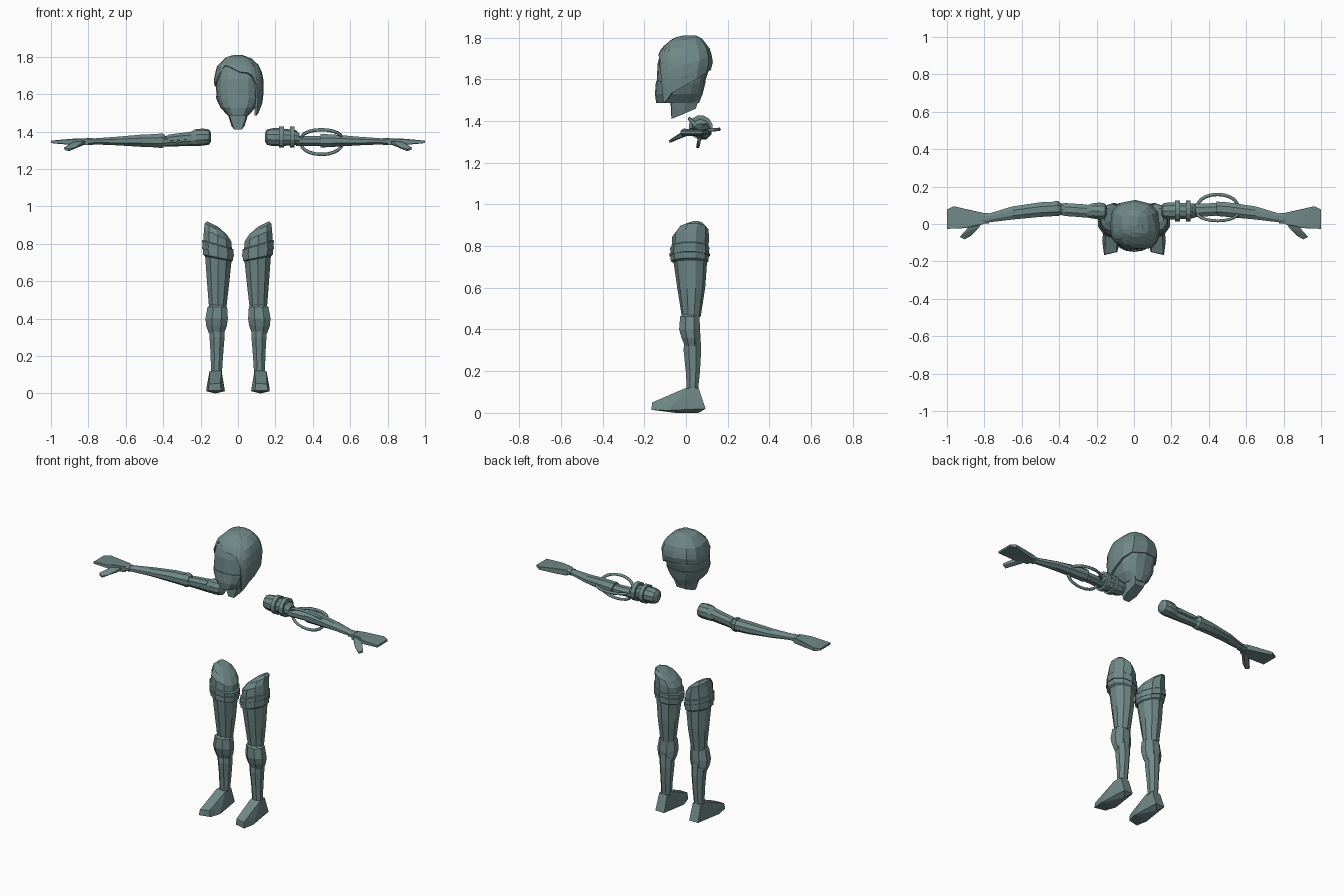
import bpy, bmesh, math
from mathutils import Vector

MAT = bpy.data.materials.new("slate_teal")
MAT.diffuse_color = (0.16, 0.25, 0.245, 1)


def make(name, bm, flip=1):
    for v in bm.verts:
        v.co.x *= flip
    bmesh.ops.recalc_face_normals(bm, faces=bm.faces)
    me = bpy.data.meshes.new(name)
    bm.to_mesh(me)
    bm.free()
    me.materials.append(MAT)
    ob = bpy.data.objects.new(name, me)
    bpy.context.collection.objects.link(ob)
    return ob


def skin(bm, rings, caps=True):
    rows = [[bm.verts.new(p) for p in r] for r in rings]
    n = len(rows[0])
    for a, b in zip(rows, rows[1:]):
        for i in range(n):
            j = (i + 1) % n
            bm.faces.new((a[i], a[j], b[j], b[i]))
    if caps:
        bm.faces.new(rows[0])
        bm.faces.new(rows[-1])


def loft(name, axis, rows, flip=1, sides=10):
    """Row: station, two ranges across the axis, optional tilt."""
    rings = []
    for t, a0, a1, b0, b1, *tilt in rows:
        k = tilt[0] if tilt else 0
        ring = []
        for i in range(sides):
            an = math.tau * (i + 0.5) / sides
            da = (a1 - a0) / 2 * math.cos(an) / math.cos(math.pi / sides)
            a, b = (a0 + a1) / 2 + da, (b0 + b1) / 2 + (b1 - b0) / 2 * math.sin(an)
            ring.append((t, a, b) if axis == 'x' else (a, b, t + k * da))
        rings.append(ring)
    bm = bmesh.new()
    skin(bm, rings)
    return make(name, bm, flip)


def hull(name, pts, flip=1):
    bm = bmesh.new()
    for p in pts:
        bm.verts.new(p)
    res = bmesh.ops.convex_hull(bm, input=bm.verts)
    bmesh.ops.delete(bm, geom=[v for v in bm.verts if not v.link_faces], context='VERTS')
    return make(name, bm, flip)


for s, side in ((1, "left"), (-1, "right")):
    # Legs
    loft(side + "_thigh", 'z', [
        (.905, .105, .165, .01, .085, .5), (.88, .06, .178, -.04, .108, .5),
        (.845, .035, .182, -.066, .11, .45), (.78, .032, .186, -.07, .108, .3),
        (.71, .036, .175, -.058, .1, .2), (.6, .046, .166, -.042, .092),
        (.46, .062, .155, -.02, .07)], s)
    loft(side + "_thigh_band", 'z', [
        (.797, .03, .187, -.07, .107, .3), (.792, .024, .192, -.076, .112, .3),
        (.727, .026, .186, -.073, .108, .2), (.72, .034, .177, -.06, .1, .2)], s)
    loft(side + "_thigh_strap", 'z', [
        (.765, .021, .193, -.079, .114, .25), (.752, .021, .193, -.079, .114, .25)], s)
    loft(side + "_knee_guard", 'z', [
        (.475, .068, .15, -.02, .062), (.462, .058, .163, -.032, .068),
        (.4, .054, .174, -.037, .072), (.36, .06, .17, -.025, .07),
        (.32, .075, .155, -.008, .062)], s, 8)
    loft(side + "_calf", 'z', [
        (.38, .07, .158, -.01, .072), (.3, .072, .152, -.015, .076),
        (.2, .08, .146, -.004, .07), (.11, .086, .145, .002, .06)], s, 8)
    # Feet
    hull(side + "_foot", [
        (.088, 0, .12), (.152, 0, .12), (.09, .06, .12), (.147, .06, .12),
        (.095, -.15, .055), (.155, -.162, .05), (.09, -.15, .015), (.16, -.166, .015),
        (.07, -.08, .012), (.17, -.09, .012), (.075, -.06, .045), (.166, -.06, .045),
        (.088, .094, .02), (.15, .094, .02), (.12, -.05, 0), (.12, .06, 0)], s)

    # Forearms
    x0 = .41 if s < 0 else .44
    loft(side + "_forearm", 'x', [
        (x0, .043, .12, 1.312, 1.39), (.5, .038, .116, 1.315, 1.388),
        (.65, .024, .094, 1.325, 1.374), (.785, .008, .053, 1.331, 1.364)], s, 8)
    loft(side + "_wrist", 'x', [
        (.775, .003, .06, 1.328, 1.367), (.81, .001, .06, 1.328, 1.366)], s, 8)
    # Hands
    hull(side + "_palm", [(x, y, 1.345 + d * h) for x, y, h in (
        (.8, .0, .017), (.8, .058, .017), (.87, -.012, .018), (.87, .072, .016),
        (.965, .095, .01), (1, .078, .006), (1, -.026, .006), (.9, -.022, .012))
        for d in (1, -1)], s)
    hull(side + "_thumb", [
        (.81, .01, 1.355), (.81, .02, 1.335), (.87, 0, 1.352), (.86, .005, 1.33),
        (.83, -.022, 1.345), (.83, -.02, 1.33), (.89, -.04, 1.335), (.87, -.062, 1.315),
        (.93, -.068, 1.315), (.928, -.07, 1.303), (.905, -.082, 1.307), (.905, -.078, 1.295)], s)

# Plain upper arm
loft("right_upper_arm", 'x', [
    (.145, .05, .09, 1.345, 1.395), (.155, .03, .11, 1.33, 1.412),
    (.185, .024, .115, 1.325, 1.416), (.225, .03, .11, 1.323, 1.414),
    (.25, .035, .1, 1.323, 1.4), (.4, .048, .11, 1.32, 1.375)], -1)
loft("right_upper_arm_plate", 'x', [
    (.25, .034, .104, 1.34, 1.402), (.37, .043, .112, 1.335, 1.386),
    (.385, .05, .105, 1.34, 1.375)], -1, 8)
loft("right_elbow", 'x', [
    (.39, .05, .11, 1.32, 1.383), (.405, .042, .122, 1.309, 1.394),
    (.425, .042, .122, 1.309, 1.394)], -1, 8)

# Mechanical upper arm with rings
loft("left_upper_arm", 'x', [
    (.145, .05, .09, 1.345, 1.395), (.155, .03, .11, 1.33, 1.412),
    (.185, .024, .115, 1.322, 1.418), (.22, .024, .115, 1.322, 1.418),
    (.31, .03, .11, 1.328, 1.408), (.33, .035, .105, 1.33, 1.388)])
for i, x in enumerate((.22, .277)):
    loft(f"left_arm_ring_{i + 1}", 'x', [
        (x, .014, .126, 1.312, 1.428), (x + .026, .014, .126, 1.312, 1.428)], 1, 12)
loft("left_elbow_rod", 'x', [
    (.31, .036, .108, 1.322, 1.38), (.45, .045, .112, 1.322, 1.377)], 1, 8)

# Elbow cables
base = Vector((0, .072, 1.352))
for n, d in (("back", (0, .086, .008)), ("lower", (0, -.015, -.074)), ("upper", (0, -.055, .058))):
    d = Vector(d)
    cu = bpy.data.curves.new("cable", 'CURVE')
    cu.dimensions = '3D'
    cu.bevel_depth = .009
    cu.bevel_resolution = 1
    sp = cu.splines.new('POLY')
    sp.points.add(10)
    for i, p in enumerate(sp.points):
        a = math.pi * i / 10
        q = base + d * (.25 + .75 * math.sin(a)) + Vector((.447 - .108 * math.cos(a), 0, 0))
        p.co = (*q, 1)
    tmp = bpy.data.objects.new("cable", cu)
    bm = bmesh.new()
    me = tmp.to_mesh()
    bm.from_mesh(me)
    tmp.to_mesh_clear()
    bpy.data.objects.remove(tmp)
    make(n + "_elbow_cable", bm)

# Head profile: height, half width, front, back
HEAD = [(1.81, .03, -.015, .05), (1.79, .075, -.075, .08), (1.755, .108, -.115, .107),
        (1.7, .122, -.138, .122), (1.64, .122, -.142, .112), (1.58, .118, -.145, .092),
        (1.53, .095, -.149, .08), (1.485, .055, -.143, .062)]


def head_point(z, deg, prof=HEAD, grow=0, dx=0):
    for a, b in zip(prof, prof[1:]):
        if z >= b[0]:
            break
    f = (z - a[0]) / (b[0] - a[0])
    w, yf, yb = (a[k] + f * (b[k] - a[k]) for k in (1, 2, 3))
    sn, cs = math.sin(math.radians(deg)), math.cos(math.radians(deg))
    x = (w + grow) * math.copysign(abs(sn) ** .75, sn)
    mid, half = (yf + yb) / 2, (yb - yf) / 2 + grow
    return (x + dx, mid - half * math.copysign(abs(cs) ** .75, cs), z)


def head_rings(zs, grow=0):
    return [[head_point(z, 22.5 * i, HEAD, grow) for i in range(16)] for z in zs]


bm = bmesh.new()
skin(bm, head_rings((1.8, 1.77, 1.73, 1.68, 1.63, 1.585), -.004))
make("skull", bm)
bm = bmesh.new()
skin(bm, head_rings((1.59, 1.58, 1.53, 1.487)))
make("jaw_mask", bm)

# Neck wedge, sloping up to the back
hull("neck", [(s * x, y, z) for x, y, z in (
    (.045, -.075, 1.51), (.075, .03, 1.56), (.06, .085, 1.6), (.02, -.07, 1.41),
    (.035, -.02, 1.43), (.032, .048, 1.46), (.045, -.07, 1.48)) for s in (1, -1)])

# Swept hair: each column stops at its own height, with one long lock
HAIR = [(1.812, .01, .0, .04), (1.8, .06, -.055, .07), (1.75, .112, -.115, .11),
        (1.69, .13, -.142, .128), (1.63, .131, -.143, .112), (1.55, .12, -.145, .1),
        (1.45, .1, -.14, .09)]
EDGE = [(0, 1.72), (14, 1.715), (26, 1.7), (38, 1.65), (46, 1.58), (52, 1.485),
        (62, 1.5), (75, 1.535), (90, 1.56), (115, 1.6), (145, 1.63), (180, 1.645),
        (215, 1.65), (245, 1.64), (270, 1.645), (290, 1.66), (305, 1.7), (322, 1.755),
        (342, 1.745)]
bm = bmesh.new()
rings = []
for k in range(7):
    f = (k / 6) ** 1.4
    rings.append([head_point(1.81 + (e - 1.81) * f, a, HAIR, .003, .007 * f) for a, e in EDGE])
skin(bm, rings, False)
bm.verts.ensure_lookup_table()
bm.faces.new(bm.verts[:len(EDGE)])
hair = make("hair", bm)
mod = hair.modifiers.new("thickness", 'SOLIDIFY')
mod.thickness = .014
mod.offset = -1
